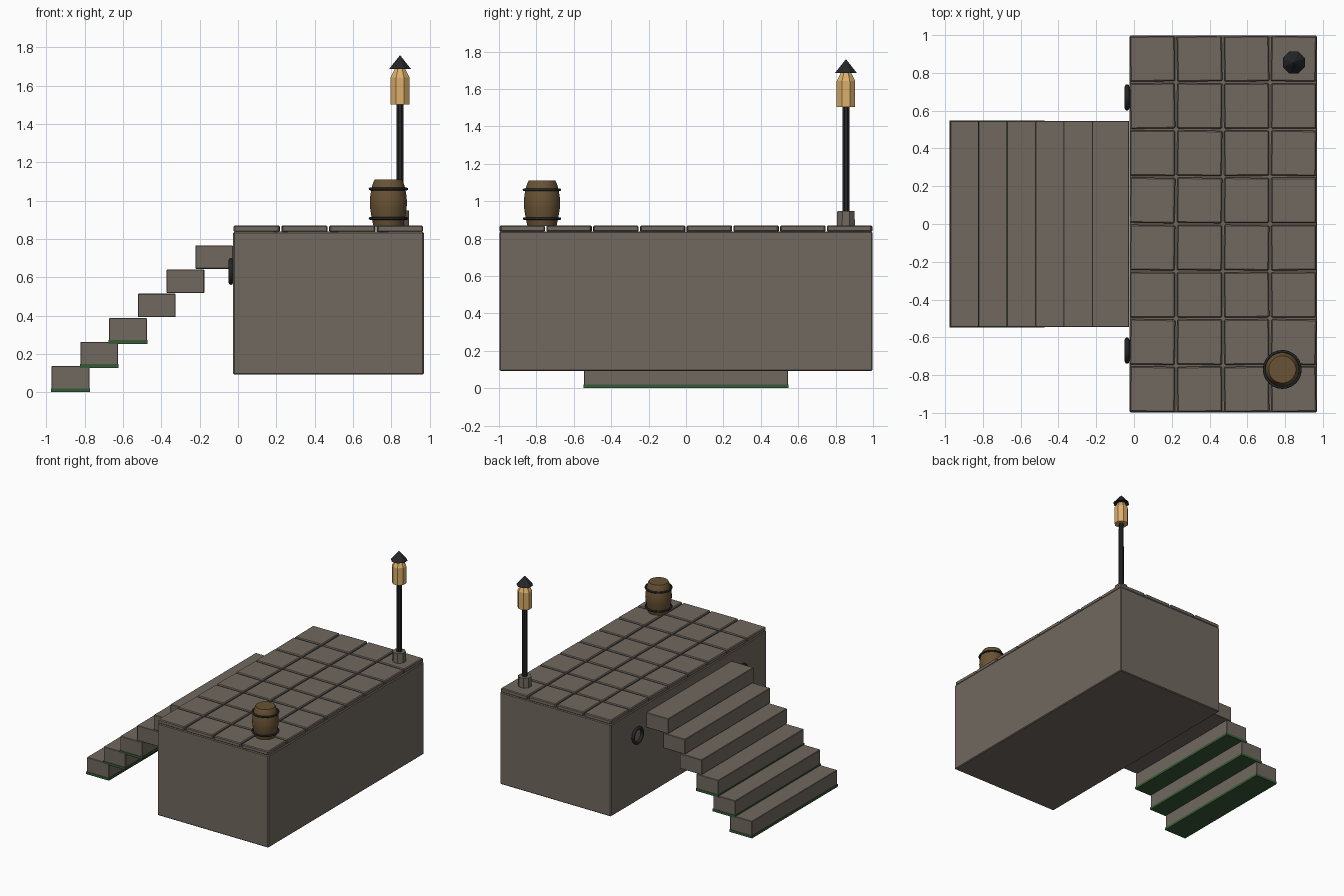
import bpy, bmesh, math, random
from mathutils import Matrix

if "Cube" in bpy.data.objects:
    bpy.data.objects.remove(bpy.data.objects["Cube"])

random.seed(4)


def material(name, rgb):
    m = bpy.data.materials.new(name)
    m.diffuse_color = (*rgb, 1)
    m.use_nodes = True
    m.node_tree.nodes["Principled BSDF"].inputs["Base Color"].default_value = m.diffuse_color
    return m


STONE = material("stone", (0.165, 0.14, 0.115))
ALGAE = material("algae", (0.035, 0.10, 0.035))
IRON = material("iron", (0.018, 0.019, 0.021))
WOOD = material("wood", (0.14, 0.085, 0.035))
GLASS = material("lantern glow", (0.72, 0.43, 0.15))


def finish(obj, name, mat, smooth=None):
    obj.name = name
    obj.data.materials.append(mat)
    if smooth:
        bpy.ops.object.shade_smooth_by_angle(angle=math.radians(smooth))
    return obj


def box(name, lo, hi, mat, bevel=0.0, turn=0.0):
    size = [b - a for a, b in zip(lo, hi)]
    mid = [(a + b) / 2 for a, b in zip(lo, hi)]
    bpy.ops.mesh.primitive_cube_add(size=1, location=mid, rotation=(0, 0, turn))
    obj = bpy.context.object
    obj.data.transform(Matrix.Diagonal((*size, 1)))
    if bevel:
        mod = obj.modifiers.new("worn edges", "BEVEL")
        mod.width = bevel
        mod.segments = 1
    return finish(obj, name, mat)


def lathe(name, centre, profile, sides, mat, smooth=None):
    """Closed solid from (radius, height) pairs around a vertical axis."""
    bm = bmesh.new()
    rings = []
    for r, z in profile:
        rings.append([bm.verts.new((r * math.cos((k + 0.5) * math.tau / sides),
                                    r * math.sin((k + 0.5) * math.tau / sides), z))
                      for k in range(sides)])
    for a, b in zip(rings, rings[1:]):
        for k in range(sides):
            n = (k + 1) % sides
            bm.faces.new((a[k], a[n], b[n], b[k]))
    bm.faces.new(rings[0][::-1])
    bm.faces.new(rings[-1])
    mesh = bpy.data.meshes.new(name)
    bm.to_mesh(mesh)
    bm.free()
    obj = bpy.data.objects.new(name, mesh)
    obj.location = (*centre, 0)
    bpy.context.collection.objects.link(obj)
    bpy.context.view_layer.objects.active = obj
    bpy.ops.object.select_all(action="DESELECT")
    obj.select_set(True)
    return finish(obj, name, mat, smooth)


def ring(name, location, major, minor, mat, rotation=(0, 0, 0), sides=24):
    bpy.ops.mesh.primitive_torus_add(location=location, rotation=rotation, major_radius=major,
                                     minor_radius=minor, major_segments=sides, minor_segments=8)
    return finish(bpy.context.object, name, mat, 60)


# Quay body
box("quay_block", (-0.025, -0.997, 0.092), (0.97, 0.997, 0.838), STONE, 0.006)

# Paving slabs, each laid slightly askew
for i in range(4):
    for j in range(8):
        x, y = 0.098 + 0.249 * i, -0.875 + 0.25 * j
        box("paving_slab", (x - 0.119, y - 0.12, 0.836), (x + 0.119, y + 0.12, 0.87),
            STONE, 0.006, random.uniform(-0.02, 0.02))

# Floating steps, the lowest three with algae underneath
for i in range(6):
    x, z = -0.973 + 0.15 * i, 0.014 + 0.126 * i
    box("step", (x, -0.546, z), (x + 0.197, 0.546, z + 0.122), STONE, 0.003)
    if i < 3:
        box("step_algae", (x - 0.003, -0.549, z - 0.014), (x + 0.2, 0.549, z + 0.006), ALGAE)

# Mooring rings on the stair side
for s in (-1, 1):
    ring("mooring_ring", (-0.037, 0.67 * s, 0.63), 0.058, 0.012, IRON, (0, math.pi / 2, 0))

# Lamp post
lamp = (0.846, 0.855)
lathe("lamp_base", lamp, [(0.052, 0.865), (0.05, 0.948)], 8, STONE)
lathe("lamp_pole", lamp, [(0.021, 0.94), (0.02, 1.51)], 8, IRON)
lathe("lantern", lamp, [(0.054, 1.503), (0.054, 1.642), (0.028, 1.69)], 8, GLASS)
lathe("lantern_cap", lamp, [(0.063, 1.686), (0.002, 1.757)], 8, IRON)

# Barrel with two hoops
barrel = (0.785, -0.77)
lathe("barrel", barrel, [(0.078, 0.866), (0.088, 0.91), (0.096, 0.96), (0.098, 0.99),
                         (0.096, 1.02), (0.089, 1.065), (0.079, 1.096), (0.072, 1.11)], 24, WOOD, 40)
for z in (0.907, 1.061):
    ring("barrel_hoop", (*barrel, z), 0.096, 0.007, IRON)
